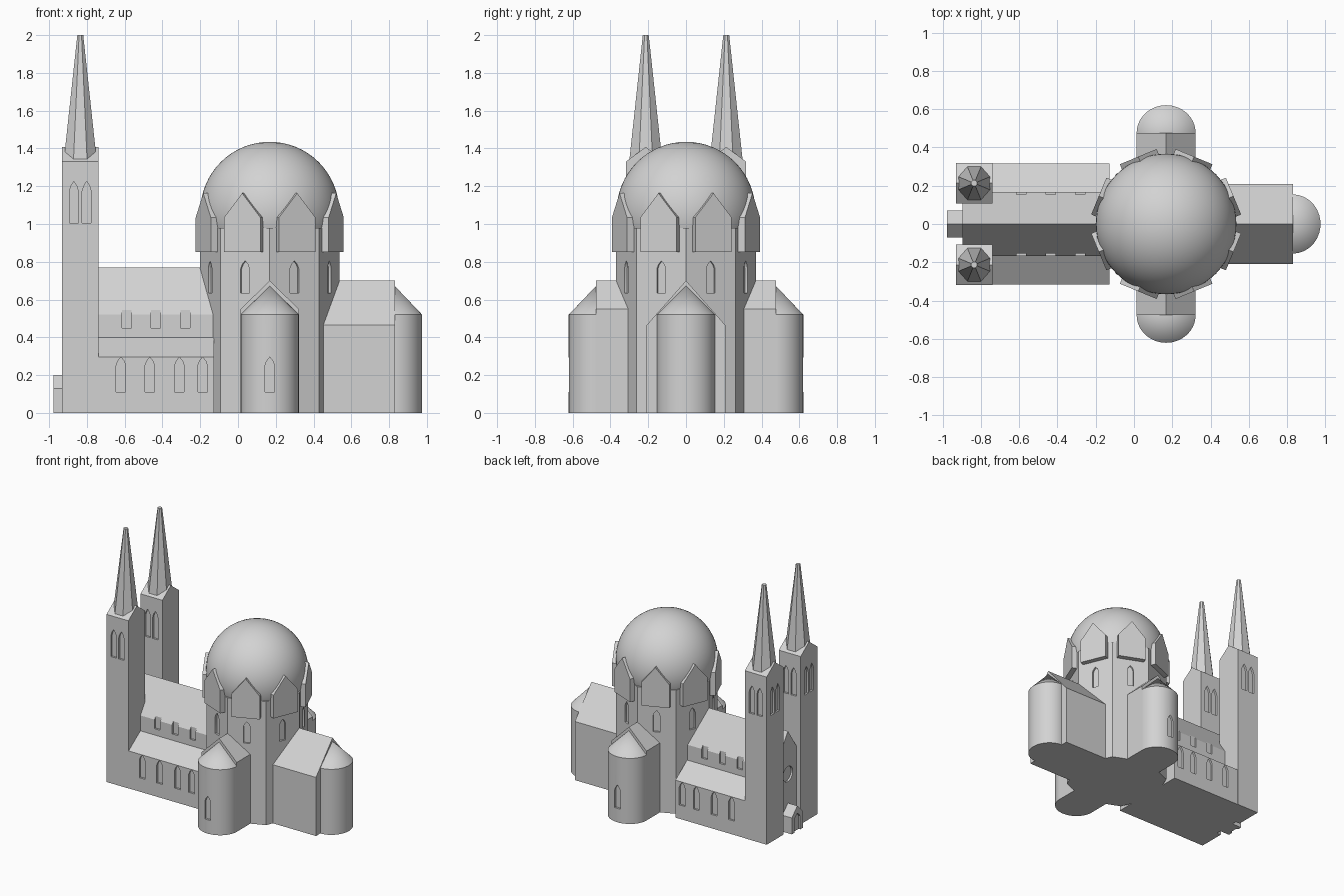
import bpy, bmesh, math
from mathutils import Matrix, Vector

if "Cube" in bpy.data.objects:
    bpy.data.objects.remove(bpy.data.objects["Cube"])

stone = bpy.data.materials.new("pale_grey_stone")
stone.diffuse_color = (0.65, 0.65, 0.65, 1)
stone.use_nodes = True
stone.node_tree.nodes["Principled BSDF"].inputs["Base Color"].default_value = stone.diffuse_color
CX = 0.168  # centre of the domed crossing


def finish(name, bm):
    bmesh.ops.recalc_face_normals(bm, faces=bm.faces)
    me = bpy.data.meshes.new(name)
    bm.to_mesh(me)
    bm.free()
    ob = bpy.data.objects.new(name, me)
    bpy.context.collection.objects.link(ob)
    me.materials.append(stone)
    return ob


def add_prism(bm, pts, origin, angle, near, far):
    """Profile (sideways, up) extruded along the outward direction at angle."""
    n = Vector((math.cos(angle), math.sin(angle), 0))
    side = Vector((-n.y, n.x, 0))
    rings = [[bm.verts.new(Vector(origin) + side * u + n * d + Vector((0, 0, v)))
              for u, v in pts] for d in (near, far)]
    bm.faces.new(rings[0])
    bm.faces.new(rings[1])
    k = len(pts)
    for i in range(k):
        j = (i + 1) % k
        bm.faces.new((rings[0][i], rings[0][j], rings[1][j], rings[1][i]))


def prism(name, pts, origin, angle, near, far):
    bm = bmesh.new()
    add_prism(bm, pts, origin, angle, near, far)
    return finish(name, bm)


def cone(name, loc, r1, r2, depth, segs, turn=0.0, scale=(1, 1, 1)):
    bm = bmesh.new()
    m = (Matrix.Translation(Vector(loc) + Vector((0, 0, depth / 2)))
         @ Matrix.Diagonal((*scale, 1)) @ Matrix.Rotation(turn, 4, 'Z'))
    bmesh.ops.create_cone(bm, cap_ends=True, segments=segs, radius1=r1,
                          radius2=r2, depth=depth, matrix=m)
    return finish(name, bm)


def gable(w, eave, ridge, base=0.0):
    return [(-w, base), (w, base), (w, eave), (0, ridge), (-w, eave)]


def lancet(h, w=0.025):
    return [(-w, 0), (w, 0), (w, h * .76), (w * .65, h * .89), (0, h),
            (-w * .65, h * .89), (-w, h * .76)]


def carve(ob, cuts, depth=0.015):
    """Recess windows; each cut is (profile, point on the wall, outward angle)."""
    bm = bmesh.new()
    for pts, p, a in cuts:
        add_prism(bm, pts, p, a, -depth, 0.04)
    cutter = finish("window_cutter", bm)
    cutter.hide_render = True
    mod = ob.modifiers.new("windows", 'BOOLEAN')
    mod.operation = 'DIFFERENCE'
    mod.solver = 'EXACT'
    mod.object = cutter
    bpy.context.view_layer.objects.active = ob
    bpy.ops.object.modifier_apply(modifier=mod.name)
    bpy.data.objects.remove(cutter)


PI, UP = math.pi, math.pi / 2

# Nave with clerestory windows and round west window
nave = prism("nave", gable(0.168, 0.522, 0.77), (0, 0, 0), 0, -0.895, 0.0)
cuts = [(lancet(0.19), (x, s * 0.168, 0.45), s * UP)
        for x in (-0.59, -0.435, -0.28) for s in (-1, 1)]
rose = [(0.06 * math.cos(i * PI / 12), 0.06 * math.sin(i * PI / 12)) for i in range(24)]
cuts.append((rose, (-0.895, 0, 0.43), PI))
carve(nave, cuts)

# Entrance porch
porch = prism("entrance_porch", gable(0.07, 0.13, 0.2), (0, 0, 0), PI, 0.88, 0.978)
carve(porch, [(lancet(0.15, 0.035), (-0.978, 0, -0.01), PI)])

for s, label in ((-1, "front"), (1, "back")):
    # Side aisle with lean-to roof
    aisle = prism(label + "_aisle",
                  [(s * 0.1, 0), (s * 0.316, 0), (s * 0.316, 0.297), (s * 0.168, 0.4), (s * 0.1, 0.4)],
                  (0, 0, 0), 0, -0.88, -0.128)
    carve(aisle, [(lancet(0.185), (x, s * 0.316, 0.11), s * UP)
                  for x in (-0.62, -0.467, -0.31, -0.187)])

    # Tower with paired windows, gabled top and eight-sided spire
    cx, cy, w = -0.835, s * 0.213, 0.105
    tower = prism(label + "_tower", gable(w, 1.33, 1.408), (cx, cy, 0), 0, -0.096, 0.096)
    cuts = []
    for o in (-0.034, 0.034):
        cuts += [(lancet(0.22, 0.024), (cx + o, cy + t * w, 1.005), t * UP) for t in (-1, 1)]
        cuts.append((lancet(0.22, 0.024), (cx - 0.096, cy + o, 1.005), PI))
    carve(tower, cuts)
    cone(label + "_spire", (cx, cy, 1.33), 0.095, 0.017, 0.67, 8, PI / 8)

    # Transept arm and its rounded end
    prism(label + "_transept", gable(0.154, 0.55, 0.7), (CX, 0, 0), s * UP, 0.0, 0.476)
    flat = (1, 0.94, 1)
    apse = cone(label + "_transept_apse", (CX, s * 0.476, 0), 0.154, 0.154, 0.52, 64, 0, flat)
    carve(apse, [(lancet(0.185), (CX, s * 0.62, 0.11), s * UP)])
    cone(label + "_transept_apse_roof", (CX, s * 0.476, 0.52), 0.154, 0, 0.152, 64, 0, flat)

# Choir and its rounded end
prism("choir", gable(0.208, 0.465, 0.7), (0, 0, 0), 0, 0.2, 0.83)
cone("choir_apse", (0.83, 0, 0), 0.154, 0.154, 0.52, 64, 0, (0.94, 1, 1))
cone("choir_apse_roof", (0.83, 0, 0.52), 0.154, 0, 0.152, 64, 0, (0.94, 1, 1))

# Octagonal drum with a window and a gabled slab on each face
R = 0.37
drum = cone("drum", (CX, 0, 0), R, R, 0.98, 8)
flat_r = R * math.cos(PI / 8)
angles = [PI / 8 + i * PI / 4 for i in range(8)]
carve(drum, [(lancet(0.17), (CX + flat_r * math.cos(a), flat_r * math.sin(a), 0.635), a)
             for a in angles])
for i, a in enumerate(angles):
    prism("drum_gable_%d" % (i + 1), gable(0.104, 1.035, 1.163, 0.852),
          (CX, 0, 0), a, 0.325, 0.381)

# Dome
bm = bmesh.new()
bmesh.ops.create_uvsphere(bm, u_segments=64, v_segments=32, radius=0.367,
                          matrix=Matrix.Translation((CX, 0, 1.068)))
finish("dome", bm)

# Smooth the round parts, keep hard edges sharp
bpy.ops.object.select_all(action='SELECT')
bpy.ops.object.shade_smooth_by_angle(angle=math.radians(30))
bpy.ops.object.select_all(action='DESELECT')
